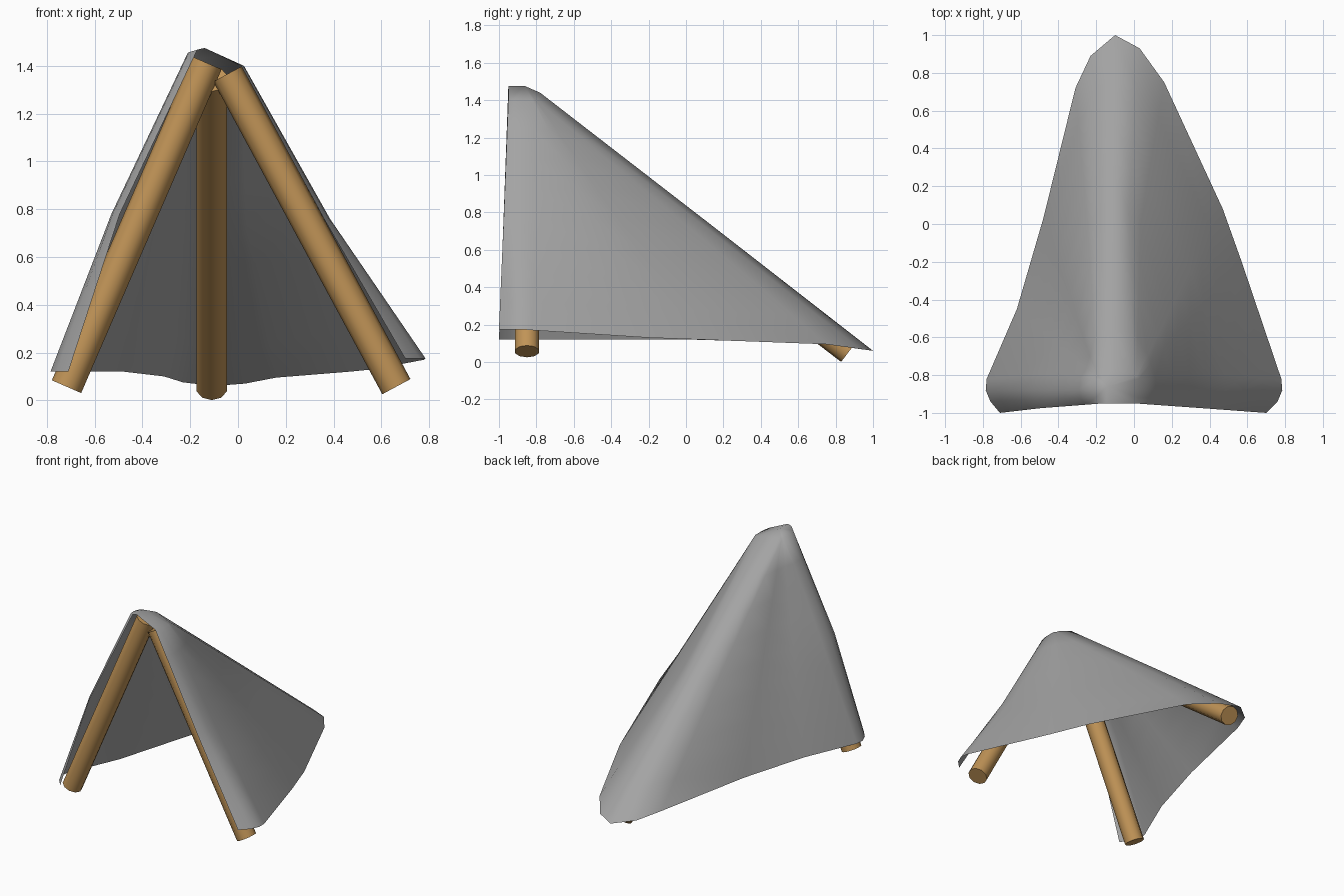
import bpy, bmesh
from mathutils import Vector

if "Cube" in bpy.data.objects:
    bpy.data.objects.remove(bpy.data.objects["Cube"])


def material(name, rgb):
    m = bpy.data.materials.new(name)
    m.diffuse_color = (*rgb, 1)
    m.use_nodes = True
    m.node_tree.nodes["Principled BSDF"].inputs["Base Color"].default_value = m.diffuse_color
    return m


wood = material("wood", (0.53, 0.295, 0.095))
canvas = material("grey canvas", (0.37, 0.37, 0.37))


def smooth(obj, angle):
    bpy.ops.object.select_all(action='DESELECT')
    obj.select_set(True)
    bpy.context.view_layer.objects.active = obj
    bpy.ops.object.shade_smooth_by_angle(angle=angle)


def pole(name, foot, top):
    a, b = Vector(foot), Vector(top)
    bpy.ops.mesh.primitive_cylinder_add(vertices=10, radius=0.067, depth=(b - a).length,
                                        location=(a + b) / 2)
    o = bpy.context.object
    o.name = name
    o.rotation_euler = (b - a).to_track_quat('Z', 'Y').to_euler()
    o.data.materials.append(wood)
    smooth(o, 0.9)


# Three poles leaning together
pole("front_left_pole", (-0.718, -0.85, 0.057), (-0.13, -0.85, 1.412))
pole("front_right_pole", (0.663, -0.85, 0.057), (-0.044, -0.85, 1.366))
pole("back_pole", (-0.11, 0.87, 0.054), (-0.11, -0.82, 1.346))

# Draped sheet: each rib is (hem, optional middle, apex), from front left round the back
ribs = [
    ((-.71, -1.0, .12), (-.495, -.975, .78), (-.17, -.95, 1.468)),
    ((-.76, -.94, .12), (-.525, -.93, .78), (-.205, -.92, 1.457)),
    ((-.785, -.88, .12), (-.53, -.88, .78), (-.21, -.88, 1.455)),
    ((-.78, -.82, .12), (-.52, -.80, .78), (-.205, -.82, 1.445)),
    ((-.62, -.45, .12), None, (-.20, -.81, 1.435)),
    ((-.48, .03, .12), None, (-.198, -.805, 1.43)),
    ((-.31, .72, .10), (-.245, 0, .735), (-.195, -.80, 1.425)),
    ((-.23, .89, .075), (-.18, .06, .757), (-.18, -.79, 1.425)),
    ((-.10, 1.0, .06), (-.105, .11, .752), (-.10, -.78, 1.44)),
    ((.03, .93, .07), (-.03, .06, .757), (0, -.79, 1.405)),
    ((.16, .75, .095), (.035, 0, .735), (.012, -.80, 1.40)),
    ((.47, .08, .12), None, (.016, -.805, 1.40)),
    ((.57, -.20, .13), None, (.02, -.81, 1.40)),
    ((.78, -.82, .17), (.38, -.80, .76), (.025, -.82, 1.40)),
    ((.785, -.88, .175), (.385, -.88, .76), (.025, -.88, 1.40)),
    ((.76, -.94, .175), (.38, -.93, .76), (.022, -.92, 1.40)),
    ((.70, -1.0, .175), (.36, -.975, .76), (.01, -.95, 1.405)),
]
STEPS = 4
bm = bmesh.new()
columns = []
for hem, mid, apex in ribs:
    h, a = Vector(hem), Vector(apex)
    m = Vector(mid) if mid else (h + a) / 2
    pts = [h.lerp(m, k / STEPS) for k in range(STEPS)]
    pts += [m.lerp(a, k / STEPS) for k in range(STEPS + 1)]
    columns.append([bm.verts.new(p) for p in pts])
for c, d in zip(columns, columns[1:]):
    for k in range(2 * STEPS):
        bm.faces.new((c[k], c[k + 1], d[k + 1], d[k]))

# Cap over the pole tips
front = bm.verts.new((-.14, -.95, 1.475))
crown = bm.verts.new((-.14, -.86, 1.475))
ring = [front] + [c[-1] for c in columns] + [front]
for p, q in zip(ring, ring[1:]):
    bm.faces.new((crown, q, p))

bmesh.ops.recalc_face_normals(bm, faces=bm.faces)
bm.normal_update()
bm.faces.ensure_lookup_table()
if bm.faces[-1].normal.z < 0:
    bmesh.ops.reverse_faces(bm, faces=bm.faces)
mesh = bpy.data.meshes.new("tent_sheet")
bm.to_mesh(mesh)
bm.free()
sheet = bpy.data.objects.new("tent_sheet", mesh)
bpy.context.collection.objects.link(sheet)
mesh.materials.append(canvas)
smooth(sheet, 1.4)
